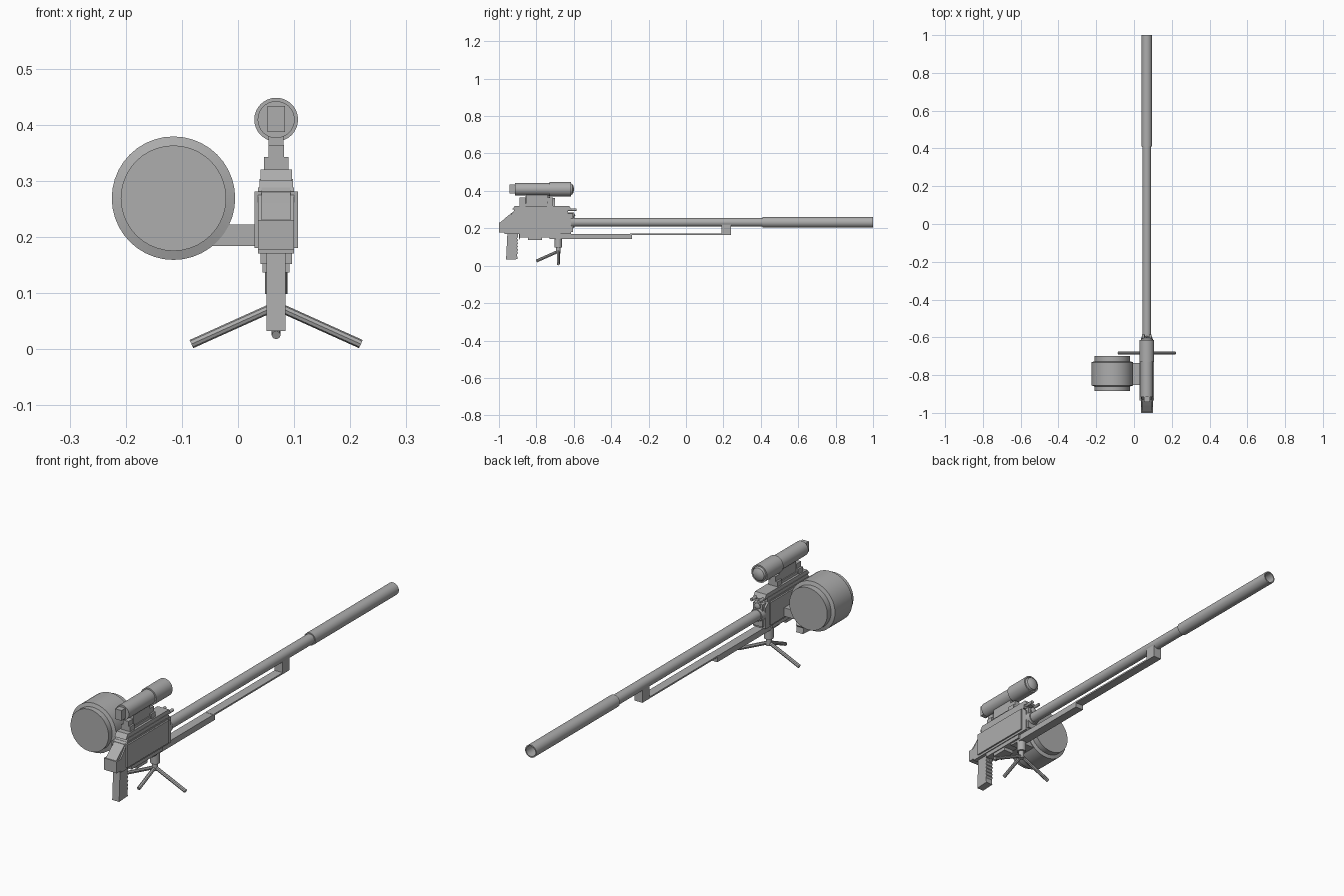
import bpy, bmesh, math
from mathutils import Vector

cube = bpy.data.objects.get("Cube")
if cube:
    bpy.data.objects.remove(cube, do_unlink=True)

CX = 0.068   # centre plane of the long body
BZ = 0.232   # barrel axis height
SZ = 0.409   # scope axis height

grey = bpy.data.materials.new("plain grey")
grey.use_nodes = True
COLOUR = (0.42, 0.42, 0.42, 1)
grey.diffuse_color = COLOUR
grey.node_tree.nodes["Principled BSDF"].inputs["Base Color"].default_value = COLOUR


def finish(name, bm, smooth=False):
    bmesh.ops.recalc_face_normals(bm, faces=bm.faces)
    mesh = bpy.data.meshes.new(name)
    bm.to_mesh(mesh)
    bm.free()
    mesh.materials.append(grey)
    ob = bpy.data.objects.new(name, mesh)
    bpy.context.collection.objects.link(ob)
    if smooth:
        bpy.ops.object.select_all(action='DESELECT')
        ob.select_set(True)
        bpy.context.view_layer.objects.active = ob
        bpy.ops.object.shade_smooth_by_angle(angle=math.radians(35))
    return ob


def side_plate(name, outline, half, x=CX):
    """Extrude a (y, z) outline sideways about x."""
    bm = bmesh.new()
    face = bm.faces.new([bm.verts.new((x - half, y, z)) for y, z in outline])
    ext = bmesh.ops.extrude_face_region(bm, geom=[face])["geom"]
    bmesh.ops.translate(bm, vec=(2 * half, 0, 0),
                        verts=[v for v in ext if isinstance(v, bmesh.types.BMVert)])
    return finish(name, bm)


def box(name, half, y0, y1, z0, z1, x=CX):
    return side_plate(name, [(y0, z0), (y1, z0), (y1, z1), (y0, z1)], half, x)


def lathe(name, profile, x, z, sides=32):
    """Spin a (radius, y) profile about an axis along y."""
    bm = bmesh.new()
    verts = [bm.verts.new((x + r, y, z)) for r, y in profile]
    edges = [bm.edges.new(pair) for pair in zip(verts, verts[1:])]
    bmesh.ops.spin(bm, geom=verts + edges, cent=(x, 0, z), axis=(0, 1, 0),
                   angle=math.tau, steps=sides, use_merge=True)
    bmesh.ops.remove_doubles(bm, verts=bm.verts, dist=1e-5)
    return finish(name, bm, True)


def rod(name, start, end, radius, sides=16, tip=None):
    a, b = Vector(start), Vector(end)
    bm = bmesh.new()
    bmesh.ops.create_cone(bm, cap_ends=True, segments=sides, radius1=radius,
                          radius2=radius if tip is None else tip, depth=(b - a).length)
    turn = (b - a).to_track_quat('Z', 'Y').to_matrix().to_4x4()
    turn.translation = (a + b) / 2
    bm.transform(turn)
    return finish(name, bm, sides > 8)


# Barrel with a thicker hollow sleeve
lathe("barrel", [(0, -0.62), (0.023, -0.62), (0.023, 0.42)], CX, BZ)
lathe("barrel_sleeve", [(0.022, 0.41), (0.028, 0.41), (0.028, 1.0),
                        (0.023, 1.0), (0.023, 0.8), (0, 0.8)], CX, BZ)
lathe("barrel_collar", [(0, -0.64), (0.032, -0.64), (0.032, -0.612),
                        (0.027, -0.595), (0, -0.595)], CX, BZ)

# Receiver body, side panels and top cover
side_plate("receiver", [(-0.97, 0.17), (-0.615, 0.17), (-0.615, 0.265), (-0.64, 0.288),
                        (-0.925, 0.288), (-0.945, 0.262), (-0.97, 0.23)], 0.032)
box("butt_block", 0.032, -1.0, -0.965, 0.178, 0.23)
side_plate("butt_slope", [(-0.997, 0.228), (-0.94, 0.18), (-0.925, 0.288), (-0.96, 0.26)], 0.026)
box("side_panels", 0.039, -0.935, -0.64, 0.18, 0.281)
side_plate("top_cover", [(-0.925, 0.285), (-0.63, 0.285), (-0.63, 0.303), (-0.915, 0.303)], 0.03)
side_plate("top_rail", [(-0.93, 0.3), (-0.612, 0.3), (-0.625, 0.32), (-0.915, 0.32)], 0.028)
box("front_plate", 0.024, -0.63, -0.605, 0.18, 0.28)
for side in (-1, 1):
    x = CX + side * 0.018
    rod("guide_rod", (x, -0.65, 0.3), (x, -0.585, 0.3), 0.007)
lathe("upper_plug", [(0, -0.63), (0.014, -0.63), (0.014, -0.6), (0, -0.592)], CX, 0.27, 20)

# Scope mount
for y in (-0.875, -0.727):
    box("mount_foot", 0.022, y - 0.016, y + 0.016, 0.315, 0.342)
    box("mount_clamp", 0.014, y - 0.016, y + 0.016, 0.33, 0.364)
box("mount_base", 0.018, -0.87, -0.73, 0.315, 0.332)
box("mount_column", 0.0135, -0.855, -0.74, 0.315, 0.39)

# Scope
lathe("scope_tube", [(0, -0.915), (0.033, -0.915), (0.033, -0.725)], CX, SZ)
lathe("scope_bell", [(0, -0.73), (0.039, -0.73), (0.039, -0.615), (0.033, -0.615),
                     (0.033, -0.622), (0.028, -0.608), (0.016, -0.601), (0, -0.599)], CX, SZ)
box("eyepiece", 0.0155, -0.943, -0.91, 0.387, 0.433)

# Drum at the side with its arm
lathe("drum", [(0, -0.885), (0.094, -0.885), (0.094, -0.86), (0.11, -0.855),
               (0.11, -0.732), (0.094, -0.727), (0.094, -0.7), (0, -0.7)], -0.115, 0.269, 40)
box("drum_arm", 0.05, -0.853, -0.735, 0.184, 0.222, -0.01)

# Grip with ridged front edge
ridges = []
for i in range(6):
    z = 0.06 + i * 0.017
    ridges += [(-0.904, z), (-0.897, z + 0.008)]
side_plate("grip", [(-0.955, 0.172), (-0.962, 0.032), (-0.9, 0.035)] + ridges
           + [(-0.9, 0.172)], 0.017)
side_plate("trigger", [(-0.893, 0.175), (-0.88, 0.175), (-0.884, 0.155), (-0.892, 0.14)], 0.005)
box("lower_housing", 0.028, -0.89, -0.67, 0.152, 0.175)
box("lower_catch", 0.024, -0.845, -0.77, 0.137, 0.155)

# Fore end, support strip and barrel bracket
box("fore_end", 0.02, -0.73, -0.29, 0.143, 0.17)
box("support_strip", 0.02, -0.3, 0.235, 0.164, 0.171)
box("barrel_bracket", 0.02, 0.19, 0.24, 0.164, 0.226)

# Tripod
LY = -0.683
rod("tripod_post", (CX, LY, 0.098), (CX, LY, 0.15), 0.02, 20)
rod("tripod_hub", (CX, LY, 0.065), (CX, LY, 0.1), 0.012, 16)
for tip in ((CX - 0.151, LY, 0.009), (CX + 0.151, LY, 0.009), (CX, -0.8, 0.025)):
    rod("tripod_leg", (CX, LY, 0.077), tip, 0.008, 8)
